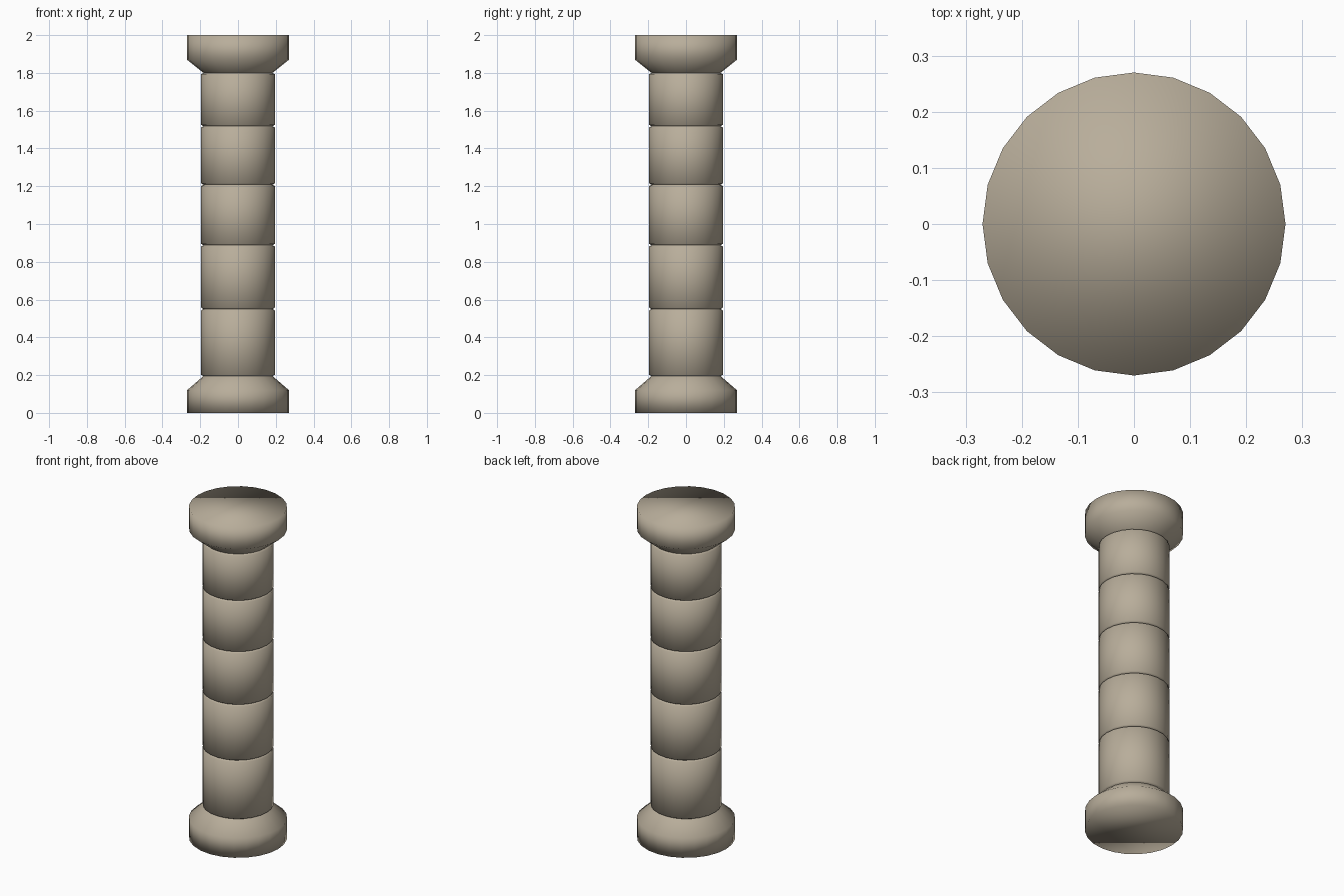
import bpy, bmesh, math

if "Cube" in bpy.data.objects:
    bpy.data.objects.remove(bpy.data.objects["Cube"])

SIDES = 24
stone = bpy.data.materials.new("warm grey stone")
stone.diffuse_color = (0.48, 0.42, 0.325, 1)
stone.use_nodes = True
stone.node_tree.nodes["Principled BSDF"].inputs["Base Color"].default_value = stone.diffuse_color


def lathe(name, profile, cap_bottom=False, cap_top=False):
    """Revolve (radius, height) points, listed bottom to top, about z."""
    bm = bmesh.new()
    rings = []
    for r, z in profile:
        rings.append([bm.verts.new((r * math.cos(2 * math.pi * i / SIDES),
                                    r * math.sin(2 * math.pi * i / SIDES), z))
                      for i in range(SIDES)])
    for a, b in zip(rings, rings[1:]):
        for i in range(SIDES):
            j = (i + 1) % SIDES
            bm.faces.new((a[i], a[j], b[j], b[i]))
    if cap_bottom:
        bm.faces.new(rings[0][::-1])
    if cap_top:
        bm.faces.new(rings[-1])
    for f in bm.faces:
        f.smooth = True
    me = bpy.data.meshes.new(name)
    bm.to_mesh(me)
    bm.free()
    me.materials.append(stone)
    ob = bpy.data.objects.new(name, me)
    bpy.context.collection.objects.link(ob)
    return ob


NECK, SHAFT, WIDE = 0.183, 0.195, 0.27

# Round base with sloped shoulder
lathe("base", [(WIDE, 0), (WIDE, 0.12), (NECK, 0.195)], cap_bottom=True)

# Stacked shaft drums with narrow chamfered joints
joints = [0.195, 0.55, 0.888, 1.208, 1.518, 1.80]
for n, (lo, hi) in enumerate(zip(joints, joints[1:])):
    lathe("shaft_drum_%d" % (n + 1),
          [(NECK, lo), (SHAFT, lo + 0.007), (SHAFT, hi - 0.007), (NECK, hi)])

# Flared capital
lathe("capital", [(NECK, 1.80), (WIDE, 1.87), (WIDE, 2.0)], cap_top=True)
